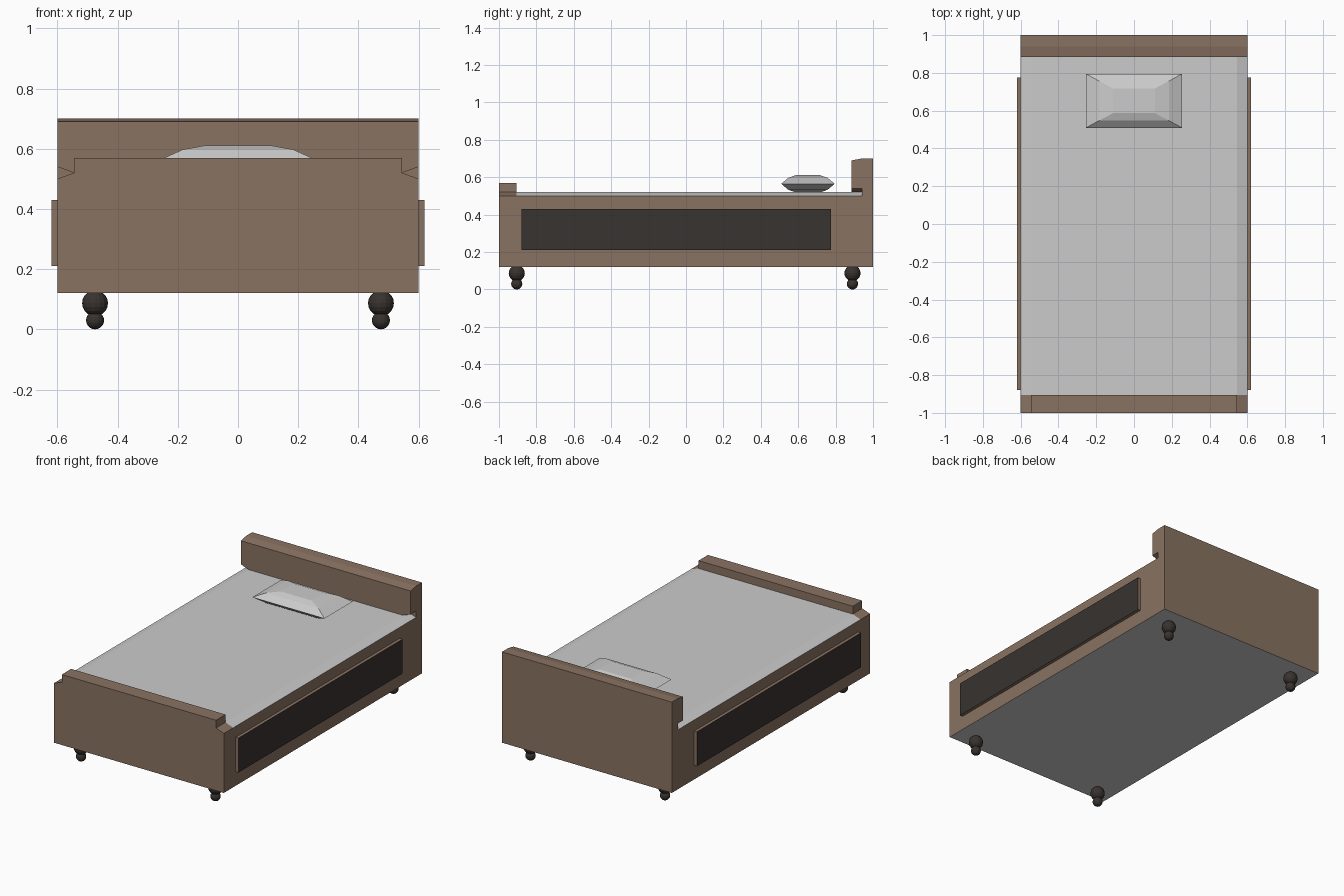
import bpy, bmesh
from mathutils import Matrix

if "Cube" in bpy.data.objects:
    bpy.data.objects.remove(bpy.data.objects["Cube"])


def material(name, rgb):
    m = bpy.data.materials.new(name)
    m.diffuse_color = (*rgb, 1)
    m.use_nodes = True
    m.node_tree.nodes["Principled BSDF"].inputs["Base Color"].default_value = m.diffuse_color
    return m


BROWN = material("brown_wood", (0.25, 0.17, 0.12))
DARK = material("dark_wood", (0.04, 0.033, 0.029))
GREY = material("bedding", (0.8, 0.8, 0.8))


def finish(name, bm, *mats):
    bmesh.ops.recalc_face_normals(bm, faces=bm.faces[:])
    me = bpy.data.meshes.new(name)
    bm.to_mesh(me)
    bm.free()
    for m in mats:
        me.materials.append(m)
    ob = bpy.data.objects.new(name, me)
    bpy.context.collection.objects.link(ob)
    return ob


def loft(bm, rings):
    """Skin closed rings of points and cap both ends."""
    rows = [[bm.verts.new(p) for p in r] for r in rings]
    n = len(rows[0])
    for a, b in zip(rows, rows[1:]):
        for i in range(n):
            j = (i + 1) % n
            bm.faces.new((a[i], a[j], b[j], b[i]))
    bm.faces.new(rows[0])
    bm.faces.new(rows[-1])


def prism(name, half, y0, y1, *mats):
    """Extrude a left-right symmetric x/z profile along y."""
    outline = half + [(-x, z) for x, z in reversed(half)]
    bm = bmesh.new()
    loft(bm, [[(x, y, z) for x, z in outline] for y in (y0, y1)])
    return finish(name, bm, *mats)


def paint(ob, slot, test):
    for p in ob.data.polygons:
        if test(p.normal):
            p.material_index = slot


W, S, BASE, FOOT_Y, LIP_Y, BACK_Y = 0.6, 0.545, 0.12, -0.905, 0.885, 0.94

# Bed box with brown sides and grey, softly shouldered mattress top
box = prism("bed_box", [(W, BASE), (W, 0.5), (S, 0.52)], FOOT_Y, BACK_Y, BROWN, GREY)
paint(box, 1, lambda n: abs(n.z) > 0.5)

# Footboard with stepped corners
foot = prism("footboard", [(W, BASE), (W, 0.5), (S, 0.52), (S, 0.57)], -1, FOOT_Y, BROWN, GREY)
paint(foot, 1, lambda n: n.z < -0.5)

# Headboard slab and its overhanging front lip with a sloped top
head = prism("headboard", [(W, BASE), (W, 0.7)], BACK_Y, 1, BROWN, GREY)
paint(head, 1, lambda n: n.z < -0.5)
lip = prism("headboard_lip", [(S, 0.52), (W, 0.54), (W, 0.7)], LIP_Y, BACK_Y, BROWN)
for v in lip.data.vertices:
    if v.co.y < 0.9 and v.co.z > 0.69:
        v.co.z = 0.69

# Side panels: brown edges, dark outer face
for s, side in ((-1, "left"), (1, "right")):
    bm = bmesh.new()
    loft(bm, [[(s * x, -0.88, 0.21), (s * x, 0.775, 0.21),
               (s * x, 0.775, 0.43), (s * x, -0.88, 0.43)] for x in (0.6, 0.62)])
    panel = finish(side + "_side_panel", bm, BROWN, DARK)
    paint(panel, 1, lambda n: n.x * s > 0.5)

# Feet: a large ball over a small ball
for s, side in ((-1, "left"), (1, "right")):
    for y, end in ((-0.905, "front"), (0.89, "back")):
        bm = bmesh.new()
        for r, z in ((0.043, 0.087), (0.03, 0.03)):
            bmesh.ops.create_uvsphere(bm, u_segments=16, v_segments=10, radius=r,
                                      matrix=Matrix.Translation((s * 0.475, y, z)))
        finish(f"{end}_{side}_foot", bm, DARK)

# Pillow: stacked rectangles, mirrored about the seam
half = [(0.11, 0.065, 0.046), (0.185, 0.105, 0.032)]
sections = half + [(0.255, 0.143, 0)] + [(a, b, -c) for a, b, c in reversed(half)]
bm = bmesh.new()
loft(bm, [[(a * i, 0.652 + b * j, 0.565 + c) for i, j in ((-1, -1), (1, -1), (1, 1), (-1, 1))]
          for a, b, c in sections])
finish("pillow", bm, GREY)
